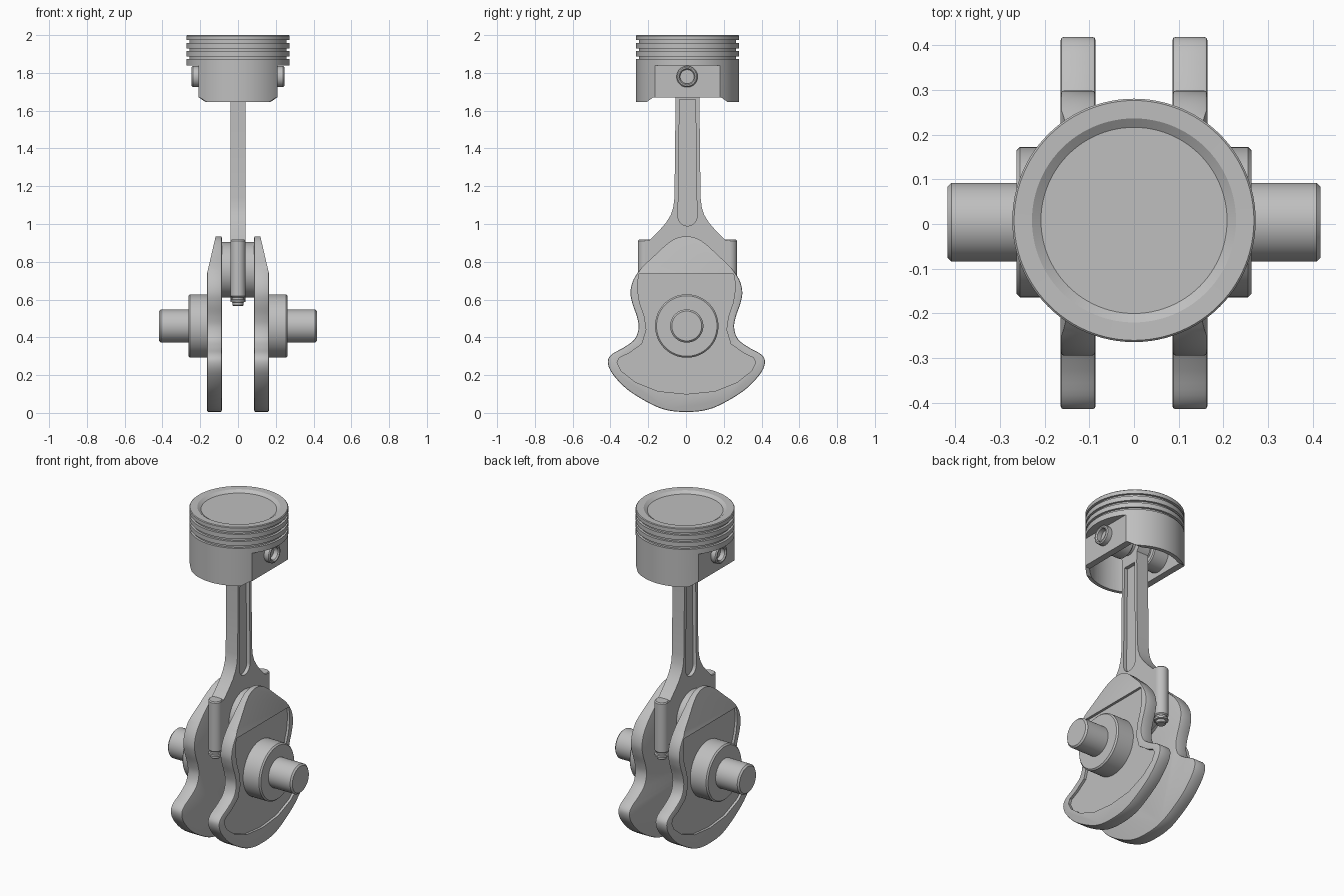
import bpy, bmesh, math
from mathutils import Vector, Matrix

if "Cube" in bpy.data.objects:
    bpy.data.objects.remove(bpy.data.objects["Cube"])

steel = bpy.data.materials.new("steel_grey")
steel.diffuse_color = (0.52, 0.52, 0.52, 1)
steel.use_nodes = True
steel.node_tree.nodes["Principled BSDF"].inputs["Base Color"].default_value = steel.diffuse_color

CY = 0.006                                  # shared depth centre
MAIN_Z, PIN_Z, WRIST_Z = 0.46, 0.757, 1.78  # axis heights


def add(name, bm):
    bmesh.ops.remove_doubles(bm, verts=bm.verts, dist=1e-5)
    bmesh.ops.recalc_face_normals(bm, faces=bm.faces)
    mesh = bpy.data.meshes.new(name)
    bm.to_mesh(mesh)
    bm.free()
    mesh.materials.append(steel)
    ob = bpy.data.objects.new(name, mesh)
    bpy.context.collection.objects.link(ob)
    return ob


def prism(name, pts, axis, a, b):
    """Extrude a 2D outline along an axis from a to b."""
    place = {"x": lambda p, t: (t, p[0], p[1]),
             "y": lambda p, t: (p[0], t, p[1]),
             "z": lambda p, t: (p[0], p[1], t)}[axis]
    bm = bmesh.new()
    lo = [bm.verts.new(place(p, a)) for p in pts]
    hi = [bm.verts.new(place(p, b)) for p in pts]
    bm.faces.new(lo)
    bm.faces.new(hi)
    n = len(pts)
    for i in range(n):
        bm.faces.new((lo[i], lo[(i + 1) % n], hi[(i + 1) % n], hi[i]))
    return add(name, bm)


def lathe(name, profile, origin, axis="z", steps=64):
    """Revolve (radius, distance) points about an axis through origin."""
    bm = bmesh.new()
    vs = [bm.verts.new((r, 0, h)) for r, h in profile]
    edges = [bm.edges.new(e) for e in zip(vs, vs[1:])]
    bmesh.ops.spin(bm, geom=vs + edges, cent=(0, 0, 0), axis=(0, 0, 1),
                   angle=math.tau, steps=steps, use_duplicate=False)
    turn = Matrix.Rotation(math.pi / 2, 4, "Y") if axis == "x" else Matrix()
    bm.transform(Matrix.Translation(origin) @ turn)
    return add(name, bm)


def rod_profile(r, a, b, c=0.006):
    """Solid cylinder profile with chamfered ends."""
    return [(0, a), (r - c, a), (r, a + c), (r, b - c), (r - c, b), (0, b)]


def mirrored(half):
    """Close a right-half outline that runs from top centre to bottom centre."""
    return half + [(-y, z) for y, z in reversed(half) if y > 1e-6]


def smooth(pts, n=5):
    """Closed spline through the points."""
    out, k = [], len(pts)
    P = [Vector(p) for p in pts]
    for i in range(k):
        a, b, c, d = (P[(i + j) % k] for j in (-1, 0, 1, 2))
        for s in range(n):
            t = s / n
            out.append(0.5 * (2 * b + (c - a) * t + (2 * a - 5 * b + 4 * c - d) * t ** 2
                              + (3 * b - a - 3 * c + d) * t ** 3))
    return [(p.x, p.y) for p in out]


def shift(pts, dy):
    return [(y + dy, z) for y, z in pts]


def finish(ob, cutters=(), bevel=0):
    """Bevel, cut, bake the modifiers and shade smooth by angle."""
    if bevel:
        m = ob.modifiers.new("bevel", "BEVEL")
        m.width, m.segments, m.angle_limit = bevel, 2, math.radians(50)
    for c in cutters:
        m = ob.modifiers.new("cut", "BOOLEAN")
        m.object, m.operation, m.solver = c, "DIFFERENCE", "EXACT"
    bpy.context.view_layer.update()
    dg = bpy.context.evaluated_depsgraph_get()
    mesh = bpy.data.meshes.new_from_object(ob.evaluated_get(dg))
    ob.modifiers.clear()
    ob.data = mesh
    for p in mesh.polygons:
        p.use_smooth = True
    mesh.set_sharp_from_angle(angle=math.radians(32))
    for c in cutters:
        bpy.data.objects.remove(c)
    return ob


# Piston: dished crown and three ring grooves, then flats and hollow cut out
R = 0.272
crown = [(0, 1.985), (0.208, 1.985), (0.228, 1.999), (R - 0.004, 2.0), (R, 1.996)]
for z in (1.973, 1.93, 1.888):
    crown += [(R, z), (R - 0.014, z), (R - 0.014, z - 0.015), (R, z - 0.015)]
crown += [(R, 1.645), (0, 1.645)]
piston = lathe("piston", crown, (0, CY + 0.002, 0), steps=96)
cuts = []
for s in (1, -1):
    cuts.append(prism("side_cutter", [(s * 0.21, 1.6), (s * 0.4, 1.6), (s * 0.4, 1.84),
                                      (s * 0.21, 1.84)], "y", -0.4, 0.4))
cuts.append(prism("skirt_cutter", shift([(-0.225, 1.62), (-0.215, 1.645), (-0.18, 1.67), (0.18, 1.67),
                                         (0.215, 1.645), (0.225, 1.62)], CY), "x", -0.4, 0.4))
ring = [(0.25 * math.cos(math.tau * (i + .5) / 80), 0.25 * math.sin(math.tau * (i + .5) / 80))
        for i in range(80)]
hollow = [(x, y + CY) for x, y in ring if abs(x) < 0.175]
cuts.append(prism("hollow_cutter", hollow, "z", 1.5, 1.87))
finish(piston, cuts)

# Wrist pin with blind holes at both ends, and its bosses inside the piston
wrist = [(0, -0.19), (0.037, -0.19), (0.037, -0.238), (0.043, -0.245), (0.05, -0.245), (0.056, -0.239)]
finish(lathe("wrist_pin", wrist + [(r, -h) for r, h in reversed(wrist)],
             (0, CY, WRIST_Z), "x", 48))
for side, s in (("right", 1), ("left", -1)):
    finish(lathe("pin_boss_" + side, rod_profile(0.085, 0.07, 0.2), (0, CY, WRIST_Z), "x", 48)
           if s > 0 else
           lathe("pin_boss_" + side, rod_profile(0.085, -0.2, -0.07), (0, CY, WRIST_Z), "x", 48))

# Connecting rod: small end, shank, flare and big end in one outline
small_end = [(0.088 * math.sin(a), WRIST_Z + 0.088 * math.cos(a))
             for a in [i * math.radians(133) / 12 for i in range(13)]]
outline = small_end + [(0.063, 1.66), (0.066, 1.4), (0.069, 1.14), (0.076, 1.085), (0.09, 1.045),
                       (0.115, 1.005), (0.15, 0.965), (0.18, 0.935), (0.2, 0.915), (0.225, 0.915),
                       (0.225, 0.66), (0.18, 0.64), (0.13, 0.61), (0.07, 0.592), (0, 0.587)]
rod = prism("connecting_rod", shift(mirrored(outline), CY + 0.002), "x", -0.04, 0.04)
# Long rounded channels on both faces of the shank
channel = [(0.042, 1.66), (0.05, 1.04)]
channel += [(0.05 * math.cos(a), 1.04 - 0.05 * math.sin(a))
            for a in [i * math.pi / 16 for i in range(1, 8)]] + [(0, 0.99)]
channel = shift(mirrored(channel), CY + 0.002)
finish(rod, [prism("channel_cutter", channel, "x", s * 0.018, s * 0.1) for s in (1, -1)])

# Bolt bosses and bolts on either side of the big end
for side, s in (("back", 1), ("front", -1)):
    at = (0, CY + 0.002 + s * 0.223, 0)
    finish(lathe("bolt_boss_" + side, rod_profile(0.04, 0.612, 0.917), at, steps=32))
    bolt = [(0, 0.566), (0.024, 0.566), (0.028, 0.57), (0.028, 0.585), (0.04, 0.587),
            (0.04, 0.598), (0.032, 0.6), (0.032, 0.62), (0, 0.62)]
    finish(lathe("bolt_" + side, bolt, at, steps=32))

# Crank pin joining the two webs
finish(lathe("crank_pin", rod_profile(0.147, -0.1, 0.1, 0.002), (0, 0.003, PIN_Z), "x"))

# Crank webs with counterweights, sloped tops and shallow outer pockets
web_half = [(0, 0.935), (0.055, 0.924), (0.105, 0.892), (0.17, 0.832), (0.235, 0.77), (0.28, 0.705),
            (0.296, 0.64), (0.286, 0.58), (0.262, 0.51), (0.253, 0.45), (0.274, 0.39), (0.33, 0.347),
            (0.395, 0.31), (0.416, 0.27), (0.392, 0.208), (0.31, 0.122), (0.19, 0.048), (0.1, 0.014),
            (0, 0.005)]
pocket_half = [(0.258, 0.65), (0.248, 0.585), (0.222, 0.51), (0.212, 0.44), (0.235, 0.365),
               (0.305, 0.315), (0.355, 0.292), (0.367, 0.265), (0.345, 0.222), (0.27, 0.163),
               (0.15, 0.115), (0, 0.1)]
pocket_outline = [(0.25, 0.735), (0.258, 0.69)] + pocket_half
for side, s in (("right", 1), ("left", -1)):
    web = prism("crank_web_" + side, shift(smooth(mirrored(web_half)), 0.002), "x",
                s * 0.086, s * 0.164)
    slope = prism("slope_cutter", [(s * 0.164, 0.738), (s * 0.117, 0.94), (s * 0.117, 1.0),
                                   (s * 0.3, 1.0), (s * 0.3, 0.738)], "y", -0.5, 0.5)
    pocket = prism("pocket_cutter", shift(mirrored(pocket_outline), 0.002), "x",
                   s * 0.149, s * 0.3)
    finish(web, [slope, pocket], bevel=0.007)

    # Main journal: collar and end shaft stepped down in one turned part
    journal = [(0, 0.12), (0.168, 0.12), (0.168, 0.255), (0.16, 0.263), (0.088, 0.263),
               (0.088, 0.408), (0.079, 0.417), (0, 0.417)]
    finish(lathe("main_journal_" + side, [(r, s * h) for r, h in journal],
                 (0, 0.004, MAIN_Z), "x"))
